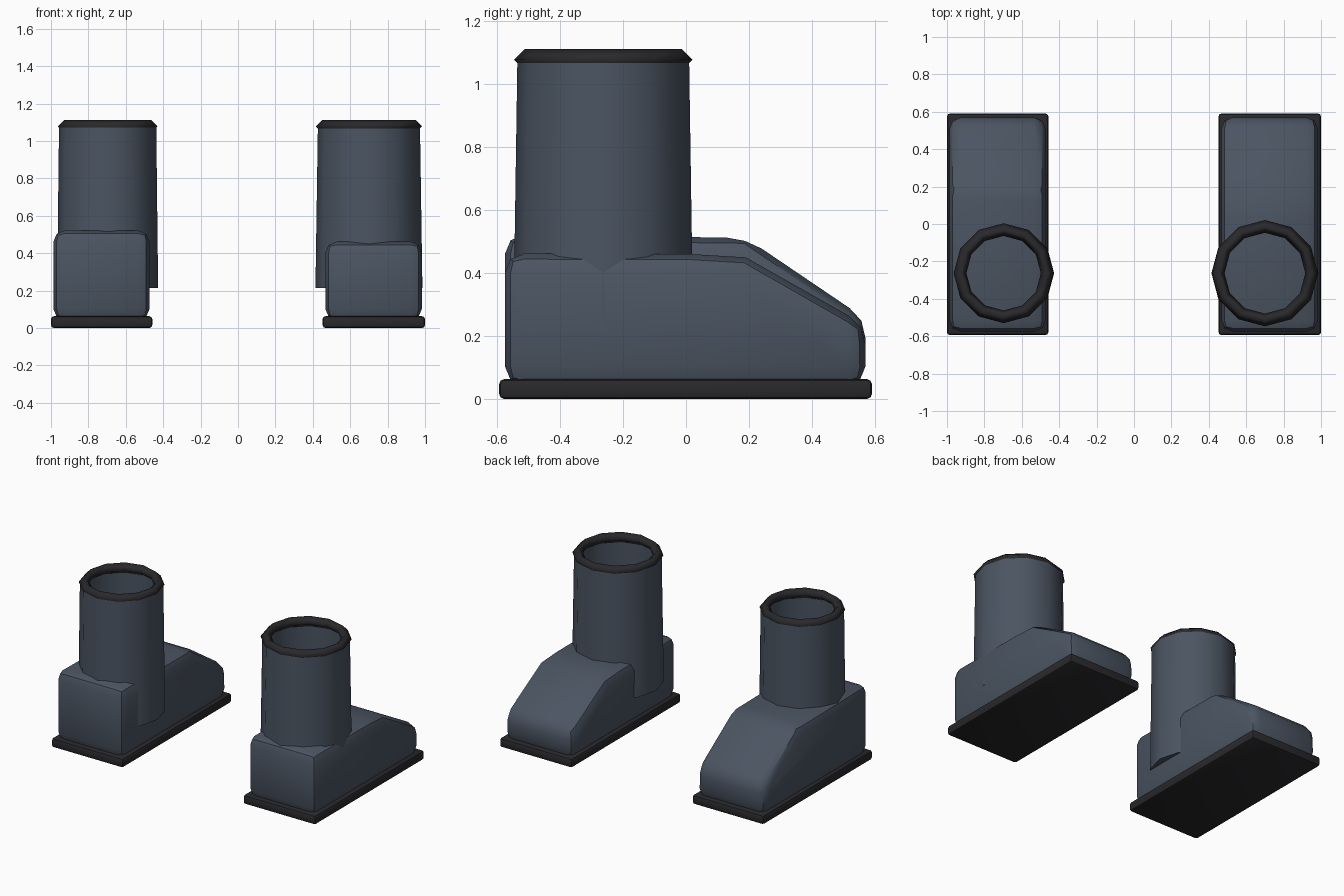
import bpy, bmesh, math

if "Cube" in bpy.data.objects:
    bpy.data.objects.remove(bpy.data.objects["Cube"])


def material(name, rgb):
    m = bpy.data.materials.new(name)
    m.diffuse_color = (*rgb, 1)
    m.use_nodes = True
    m.node_tree.nodes["Principled BSDF"].inputs["Base Color"].default_value = m.diffuse_color
    return m


SLATE = material("slate_grey", (0.07, 0.09, 0.122))
DARK = material("near_black", (0.022, 0.021, 0.024))


def finish(name, bm, mat, bevel=0, angle=40):
    """Turn a bmesh into a bevelled, smooth-shaded object."""
    bmesh.ops.recalc_face_normals(bm, faces=bm.faces)
    mesh = bpy.data.meshes.new(name)
    bm.to_mesh(mesh)
    bm.free()
    mesh.materials.append(mat)
    ob = bpy.data.objects.new(name, mesh)
    bpy.context.collection.objects.link(ob)
    bpy.ops.object.select_all(action='DESELECT')
    ob.select_set(True)
    bpy.context.view_layer.objects.active = ob
    if bevel:
        mod = ob.modifiers.new("bevel", 'BEVEL')
        mod.width = bevel
        mod.segments = 2
        mod.limit_method = 'ANGLE'
        mod.angle_limit = math.radians(30)
        bpy.ops.object.modifier_apply(modifier=mod.name)
    bpy.ops.object.shade_smooth_by_angle(angle=math.radians(angle))
    return ob


def extrude_profile(name, profile, x0, x1, mat, bevel):
    """Extrude a (y, z) outline from x0 to x1."""
    bm = bmesh.new()
    face = bm.faces.new([bm.verts.new((x0, y, z)) for y, z in profile])
    new = bmesh.ops.extrude_face_region(bm, geom=[face])["geom"]
    verts = [g for g in new if isinstance(g, bmesh.types.BMVert)]
    bmesh.ops.translate(bm, verts=verts, vec=(x1 - x0, 0, 0))
    return finish(name, bm, mat, bevel)


def ring(bm, cx, cy, r, z, n=12):
    return [bm.verts.new((cx + r * math.cos(2 * math.pi * i / n),
                          cy + r * math.sin(2 * math.pi * i / n), z)) for i in range(n)]


def bridge(bm, a, b):
    for i in range(len(a)):
        j = (i + 1) % len(a)
        bm.faces.new((a[i], a[j], b[j], b[i]))


def boot(side, sole_x, foot_x, top, cx, r_top, r_bottom, r_rim):
    # flat sole slab
    extrude_profile(side + "_sole", [(-0.594, 0), (0.591, 0), (0.591, 0.063), (-0.594, 0.063)],
                    *sole_x, DARK, 0.016)
    # foot with sloping toe
    extrude_profile(side + "_foot", [(-0.575, 0.042), (0.57, 0.042)] + top, *foot_x, SLATE, 0.06)
    cy = -0.263
    # tapered shaft, open at the top
    bm = bmesh.new()
    low = ring(bm, cx, cy, r_bottom, 0.215)
    bridge(bm, low, ring(bm, cx, cy, r_top, 1.078))
    bm.faces.new(low)
    finish(side + "_shaft", bm, SLATE)
    # collar ring with a diamond section
    bm = bmesh.new()
    t = 0.034
    loops = [ring(bm, cx, cy, r_rim - t + t * c, 1.078 + t * s)
             for c, s in ((1, 0), (0, 1), (-1, 0), (0, -1))]
    for i in range(4):
        bridge(bm, loops[i], loops[(i + 1) % 4])
    finish(side + "_collar", bm, DARK, angle=180)


boot("left", (-1.0, -0.458), (-0.987, -0.473),
     [(0.57, 0.255), (0.19, 0.512), (-0.575, 0.522)], -0.697, 0.26, 0.27, 0.267)
boot("right", (0.452, 1.0), (0.467, 0.983),
     [(0.57, 0.235), (0.19, 0.45), (0.02, 0.46), (-0.575, 0.462)], 0.70, 0.273, 0.286, 0.284)
